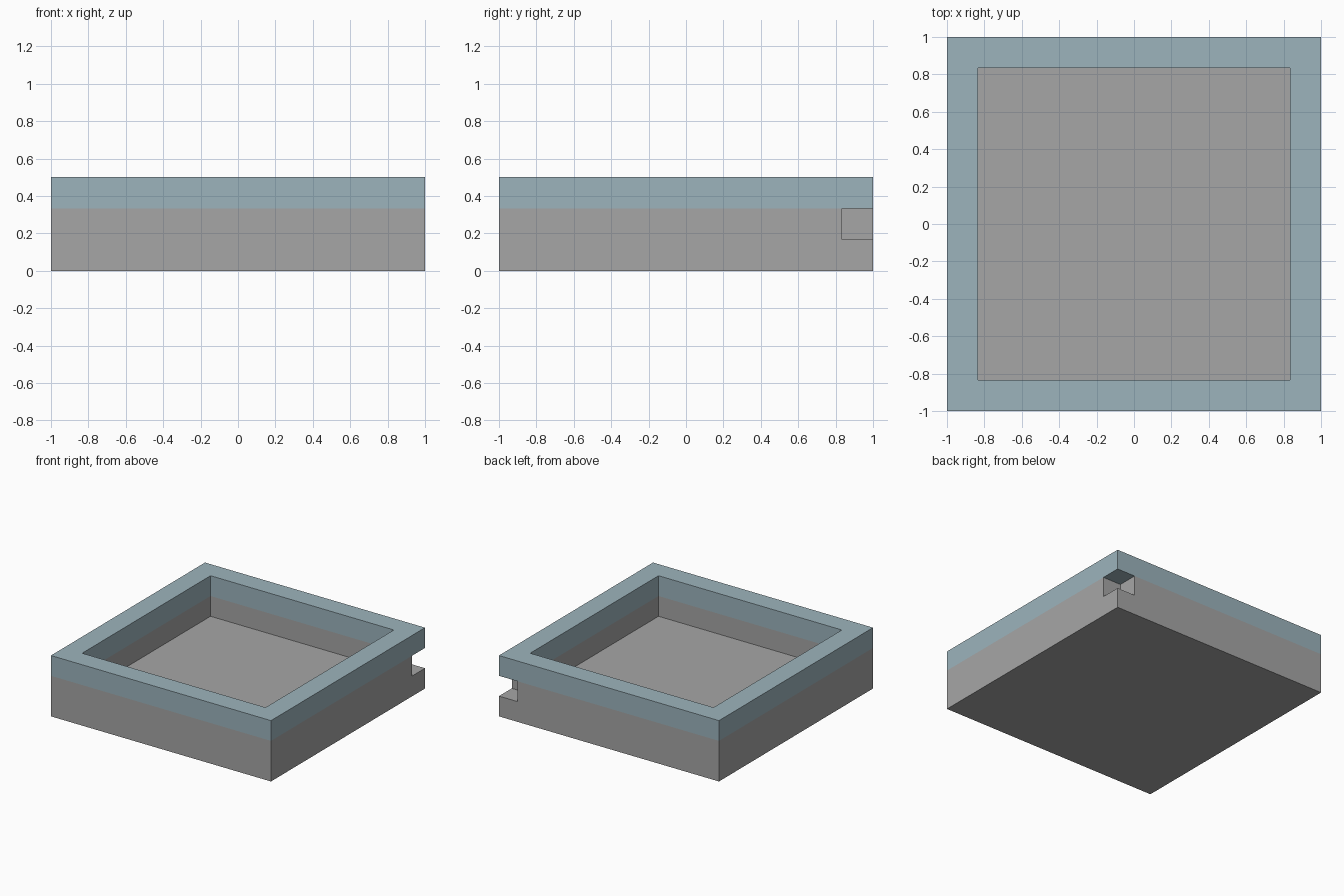
import bpy, bmesh
from mathutils import Vector

if "Cube" in bpy.data.objects:
    bpy.data.objects.remove(bpy.data.objects["Cube"], do_unlink=True)


def make_material(name, rgb):
    mat = bpy.data.materials.new(name)
    mat.use_nodes = True
    colour = (*rgb, 1.0)
    mat.diffuse_color = colour
    mat.node_tree.nodes["Principled BSDF"].inputs["Base Color"].default_value = colour
    return mat


materials = [make_material("stone grey", (0.38, 0.38, 0.38)),
             make_material("pale blue", (0.335, 0.455, 0.505))]

# Grid planes: outer face, inner wall, inner wall, outer face; three equal layers
WALL = 1 / 6
PLAN = [-1, WALL - 1, 1 - WALL, 1]
LAYERS = [i * WALL for i in range(4)]


def filled(i, j, k):
    """Solid floor, a wall ring with one missing corner block, and a full rim."""
    if not all(0 <= n < 3 for n in (i, j, k)):
        return False
    if k == 0:
        return True
    if (i, j) == (1, 1):
        return False
    return (i, j, k) != (2, 2, 1)


def add_side(bm, cell, axis, step):
    """Add the face of a cell that looks along the axis in the step direction."""
    grids = (PLAN, PLAN, LAYERS)
    u, v = (axis + 1) % 3, (axis + 2) % 3
    corners = []
    for du, dv in ((0, 0), (1, 0), (1, 1), (0, 1)):
        point = Vector()
        point[axis] = grids[axis][cell[axis] + (step > 0)]
        point[u] = grids[u][cell[u] + du]
        point[v] = grids[v][cell[v] + dv]
        corners.append(bm.verts.new(point))
    face = bm.faces.new(corners if step > 0 else corners[::-1])
    face.material_index = 1 if cell[2] == 2 else 0


# Open square tray, skinned wherever a solid block meets open space
bm = bmesh.new()
for i in range(3):
    for j in range(3):
        for k in range(3):
            if not filled(i, j, k):
                continue
            for axis in range(3):
                for step in (-1, 1):
                    near = [i, j, k]
                    near[axis] += step
                    if not filled(*near):
                        add_side(bm, (i, j, k), axis, step)
bmesh.ops.remove_doubles(bm, verts=bm.verts, dist=0.0001)

mesh = bpy.data.meshes.new("square_tray")
bm.to_mesh(mesh)
bm.free()
for mat in materials:
    mesh.materials.append(mat)
tray = bpy.data.objects.new("square_tray", mesh)
bpy.context.collection.objects.link(tray)
